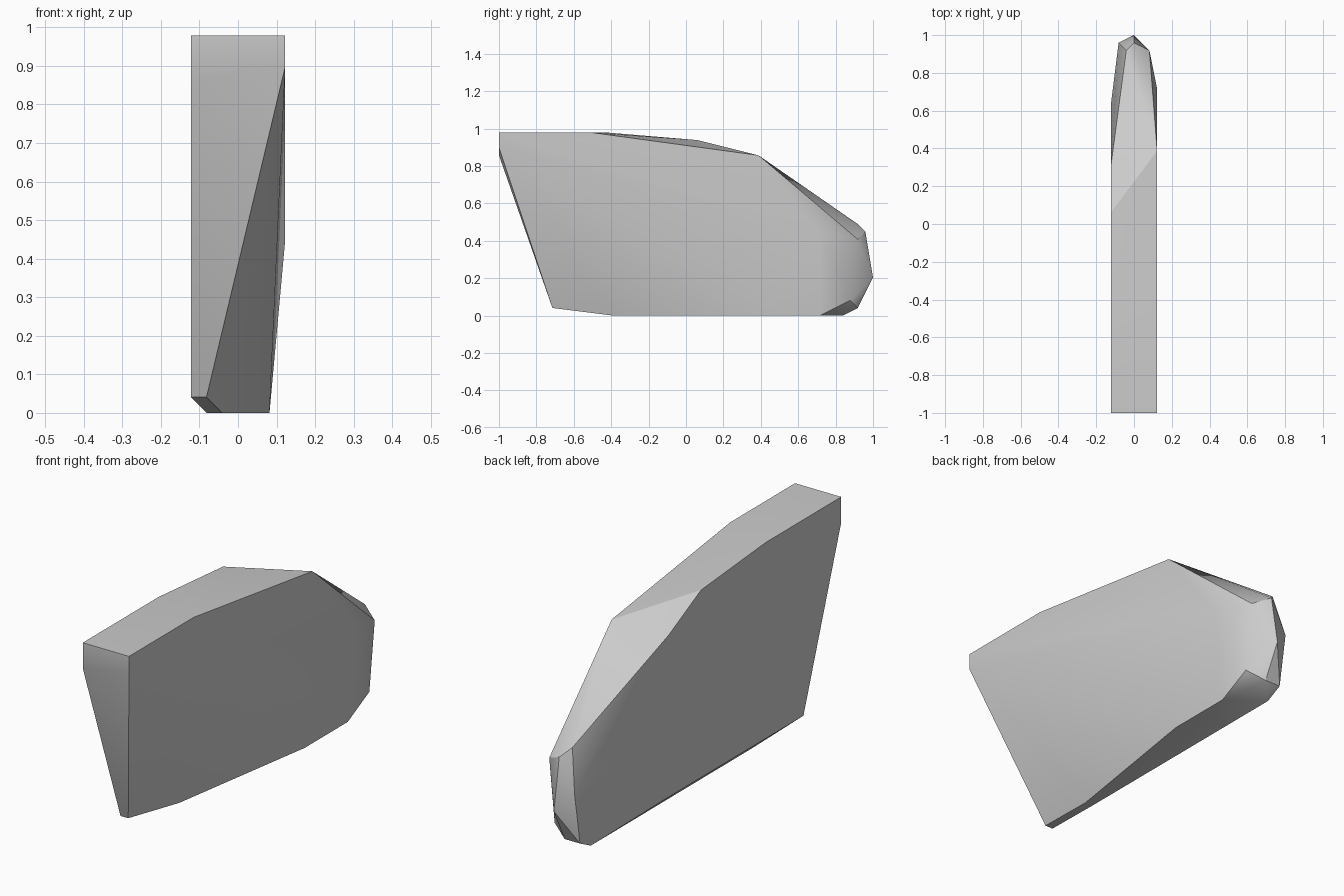
import bpy
import bmesh

# Remove only the default object
default = bpy.data.objects.get("Cube")
if default:
    bpy.data.objects.remove(default, do_unlink=True)

# The block sits on a regular grid, 49 steps long
STEP = 2 / 49

# Corner points (step from the front, step up) of each slice across the width
slices = {
    -3: [(0, 24), (0, 21), (14, 24), (26, 23), (32, 20), (40, 10), (33, 1), (7, 1)],
    -2: [(7, 1), (15, 0), (45, 0), (47, 1), (48, 7)],
    -1: [(15, 0), (47, 12)],
    0: [(48, 11), (49, 5), (47, 1)],
    2: [(47, 10), (46, 2), (42, 0), (34, 0)],
    3: [(0, 24), (0, 22), (12, 24), (34, 21), (42, 11)],
}


def make_material(name, colour):
    """One flat colour for viewport and render."""
    material = bpy.data.materials.new(name)
    material.use_nodes = True
    material.diffuse_color = colour
    shader = material.node_tree.nodes["Principled BSDF"]
    shader.inputs["Base Color"].default_value = colour
    return material


def hull_object(name, stations, material):
    """Wrap a convex skin round the corner points of all slices."""
    bm = bmesh.new()
    for across, corners in stations.items():
        for along, up in corners:
            bm.verts.new((across * STEP, along * STEP - 1, up * STEP))
    result = bmesh.ops.convex_hull(bm, input=bm.verts[:])
    spare = set(result["geom_interior"]) | set(result["geom_unused"])
    loose = [item for item in spare if isinstance(item, bmesh.types.BMVert)]
    bmesh.ops.delete(bm, geom=loose, context="VERTS")
    bmesh.ops.recalc_face_normals(bm, faces=bm.faces[:])
    mesh = bpy.data.meshes.new(name)
    bm.to_mesh(mesh)
    bm.free()
    mesh.materials.append(material)
    obj = bpy.data.objects.new(name, mesh)
    bpy.context.collection.objects.link(obj)
    return obj


# Slim faceted block with a tapered back end
grey = make_material("light grey", (0.6, 0.6, 0.6, 1.0))
block = hull_object("faceted_block", slices, grey)

# Soft shading on gentle bends, crisp edges elsewhere
bpy.ops.object.select_all(action="DESELECT")
block.select_set(True)
bpy.context.view_layer.objects.active = block
bpy.ops.object.shade_smooth_by_angle()
